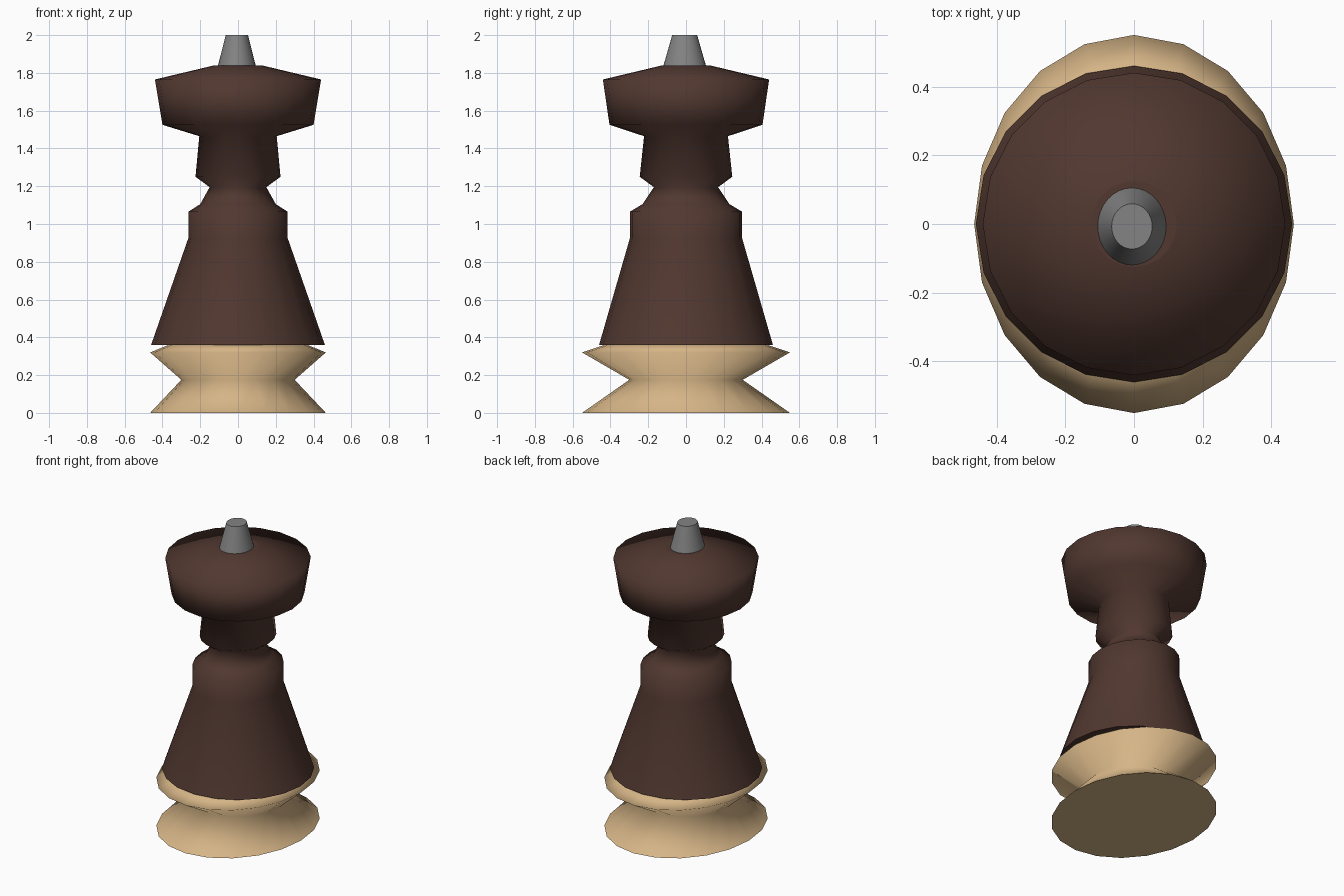
import bpy, bmesh, math

if "Cube" in bpy.data.objects:
    bpy.data.objects.remove(bpy.data.objects["Cube"])


def material(name, rgb):
    m = bpy.data.materials.new(name)
    m.diffuse_color = (*rgb, 1.0)
    m.use_nodes = True
    m.node_tree.nodes["Principled BSDF"].inputs["Base Color"].default_value = m.diffuse_color
    return m


def turned(name, rings, sides, mat, centre=(0, 0)):
    """Stack of elliptical rings (x radius, y radius, z), capped at both ends."""
    bm = bmesh.new()
    loops = []
    for rx, ry, z in rings:
        loops.append([bm.verts.new((centre[0] + rx * math.cos(2 * math.pi * i / sides),
                                    centre[1] + ry * math.sin(2 * math.pi * i / sides), z))
                      for i in range(sides)])
    for a, b in zip(loops, loops[1:]):
        for i in range(sides):
            j = (i + 1) % sides
            bm.faces.new((a[i], a[j], b[j], b[i])).smooth = True
    # flat end caps with sharp borders
    for cap in (bm.faces.new(loops[0][::-1]), bm.faces.new(loops[-1])):
        for e in cap.edges:
            e.smooth = False
    bmesh.ops.recalc_face_normals(bm, faces=bm.faces)
    me = bpy.data.meshes.new(name)
    bm.to_mesh(me)
    bm.free()
    me.materials.append(mat)
    ob = bpy.data.objects.new(name, me)
    bpy.context.collection.objects.link(ob)
    return ob


brown = material("dark brown wood", (0.082, 0.039, 0.029))
tan = material("pale tan wood", (0.67, 0.46, 0.24))
grey = material("grey metal", (0.23, 0.23, 0.23))

# Waisted oval base
turned("base", [(0.465, 0.55, 0), (0.30, 0.30, 0.175),
                (0.465, 0.55, 0.32), (0.37, 0.435, 0.359)], 20, tan)

# Tapered body, collar and wide head
turned("body", [(0.46, 0.46, 0.36), (0.263, 0.297, 0.925), (0.263, 0.297, 1.065),
                (0.20, 0.23, 1.105), (0.15, 0.17, 1.195), (0.225, 0.245, 1.25),
                (0.205, 0.222, 1.465), (0.40, 0.405, 1.525),
                (0.44, 0.44, 1.765), (0.125, 0.125, 1.84)], 20, brown)

# Small tapered finial
turned("finial", [(0.102, 0.115, 1.83), (0.059, 0.066, 2.0)], 32, grey, (-0.006, -0.007))
